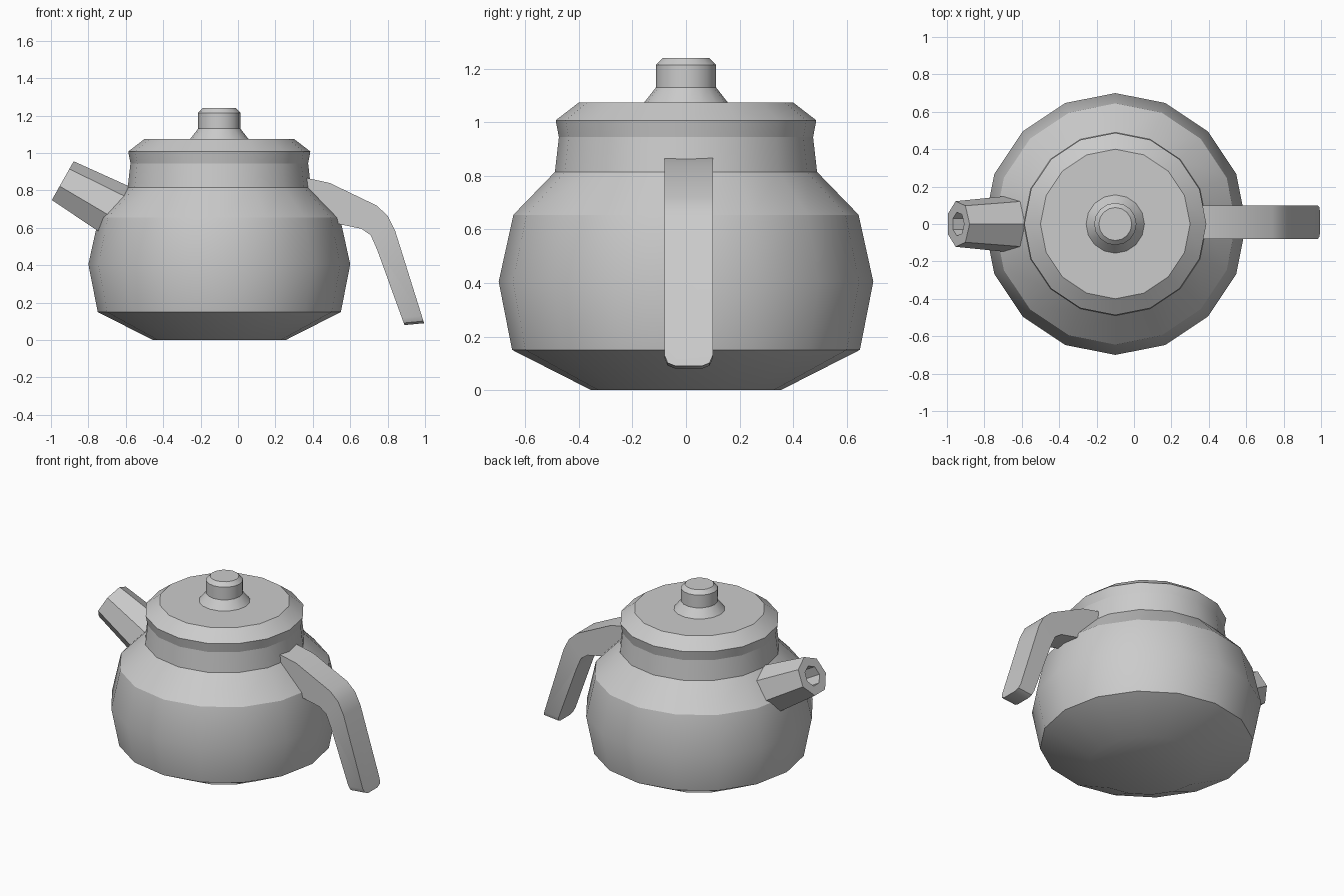
import bpy, bmesh, math
from mathutils import Vector, Matrix

cube = bpy.data.objects.get("Cube")
if cube:
    bpy.data.objects.remove(cube, do_unlink=True)

# One plain grey for the whole pot
grey = bpy.data.materials.new("plain grey")
grey.use_nodes = True
colour = (0.6, 0.6, 0.6, 1)
grey.diffuse_color = colour
grey.node_tree.nodes["Principled BSDF"].inputs["Base Color"].default_value = colour

AXIS_X = -0.1


def finish(name, bm, angle=30):
    bmesh.ops.recalc_face_normals(bm, faces=bm.faces)
    mesh = bpy.data.meshes.new(name)
    bm.to_mesh(mesh)
    bm.free()
    mesh.materials.append(grey)
    ob = bpy.data.objects.new(name, mesh)
    bpy.context.collection.objects.link(ob)
    bpy.ops.object.select_all(action="DESELECT")
    bpy.context.view_layer.objects.active = ob
    ob.select_set(True)
    bpy.ops.object.shade_smooth_by_angle(angle=math.radians(angle))
    return ob


def lathe(name, profile, sides, matrix, turn=0.0, angle=30):
    """Revolve (radius, height) points into a capped solid."""
    bm = bmesh.new()
    rings = []
    for r, z in profile:
        ring = []
        for i in range(sides):
            a = turn + math.tau * i / sides
            ring.append(bm.verts.new(matrix @ Vector((r * math.cos(a), r * math.sin(a), z))))
        rings.append(ring)
    for low, high in zip(rings, rings[1:]):
        for i in range(sides):
            j = (i + 1) % sides
            bm.faces.new((low[i], low[j], high[j], high[i]))
    bm.faces.new(rings[0])
    bm.faces.new(rings[-1])
    return finish(name, bm, angle)


upright = Matrix.Translation((AXIS_X, 0, 0))

# Round belly and neck
lathe("body", [(0.355, 0), (0.65, 0.15), (0.7, 0.405), (0.645, 0.655),
               (0.49, 0.815), (0.475, 0.945)], 16, upright)

# Lid with undercut rim
lathe("lid", [(0.475, 0.945), (0.487, 1.008), (0.4, 1.075)], 16, upright)

# Knob
lathe("lid_knob", [(0.16, 1.07), (0.113, 1.13), (0.113, 1.215), (0.088, 1.24)], 16, upright)

# Tapered spout with a recessed mouth
tip = Vector((-0.94, 0, 0.847))
axis = Vector((-0.87, 0, 0.49)).normalized()
side = Vector((0, 1, 0))
up = side.cross(axis)
if up.z < 0:
    side, up = -side, -up
frame = Matrix((side, up, axis)).transposed().to_4x4()
frame.translation = tip
lathe("spout", [(0.165, -0.45), (0.125, 0), (0.065, 0), (0.065, -0.16)],
      7, frame, math.pi / 2)

# Bent handle, extruded from its side outline
outline = [(0.36, 0.868), (0.49, 0.84), (0.74, 0.72), (0.8, 0.665), (0.84, 0.585),
           (0.995, 0.09), (0.89, 0.08), (0.745, 0.48), (0.71, 0.56), (0.66, 0.595),
           (0.54, 0.62), (0.36, 0.62)]
bm = bmesh.new()
half = 0.09
face = bm.faces.new([bm.verts.new((x, 0.01 - half, z)) for x, z in outline])
extruded = bmesh.ops.extrude_face_region(bm, geom=[face])
bmesh.ops.translate(bm, vec=(0, 2 * half, 0),
                    verts=[v for v in extruded["geom"] if isinstance(v, bmesh.types.BMVert)])
# Round the corners of the free end
corners = [e for e in bm.edges
           if all(v.co.z < 0.2 for v in e.verts) and abs(e.verts[0].co.y - e.verts[1].co.y) < 0.01]
bmesh.ops.bevel(bm, geom=corners, offset=0.04, segments=2, profile=0.5, affect="EDGES")
finish("handle", bm)
